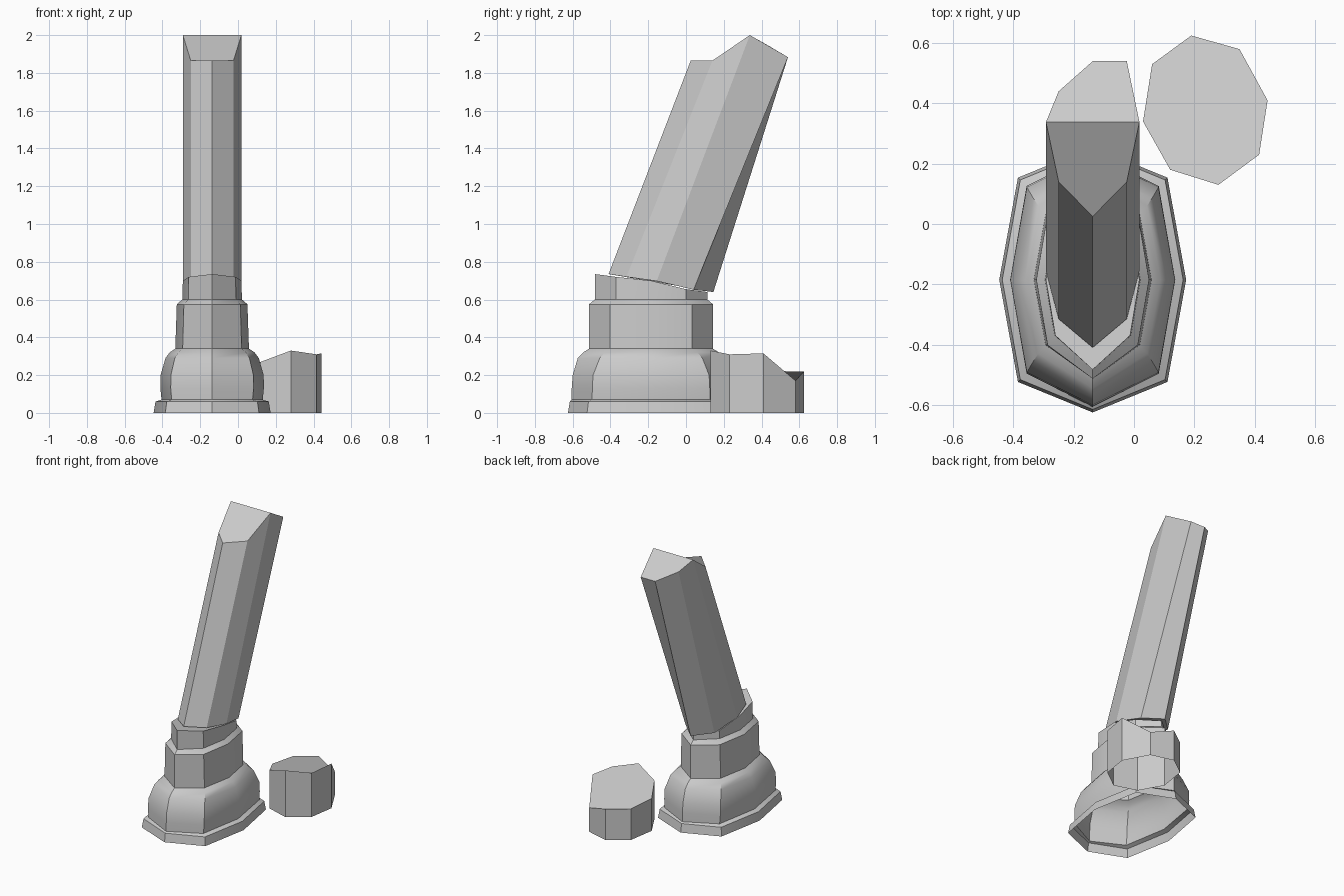
import bpy
import math

if "Cube" in bpy.data.objects:
    bpy.data.objects.remove(bpy.data.objects["Cube"], do_unlink=True)

stone = bpy.data.materials.new("grey_stone")
stone.use_nodes = True
stone.diffuse_color = (0.6, 0.6, 0.6, 1)
stone.node_tree.nodes["Principled BSDF"].inputs["Base Color"].default_value = (0.6, 0.6, 0.6, 1)

CX, CY = -0.137, -0.185


def octagon(z, hx, hy, fy, fx=0.8):
    """Stretched eight-sided ring, counter-clockwise from the front point."""
    a, b = hx * fx, hy * fy
    ring = [(0, -hy), (a, -b), (hx, 0), (a, b), (0, hy), (-a, b), (-hx, 0), (-a, -b)]
    return [(CX + x, CY + y, z) for x, y in ring]


def loft(name, rings, cap_top=False, cap_bottom=False):
    """Skin a stack of eight-sided rings with quads."""
    n = 8
    verts = [v for ring in rings for v in ring]
    faces = []
    for r in range(len(rings) - 1):
        for i in range(n):
            j = (i + 1) % n
            faces.append((r * n + i, r * n + j, (r + 1) * n + j, (r + 1) * n + i))
    if cap_top:
        faces.append(tuple(range(len(verts) - n, len(verts))))
    if cap_bottom:
        faces.append(tuple(reversed(range(n))))
    mesh = bpy.data.meshes.new(name)
    mesh.from_pydata(verts, [], faces)
    mesh.materials.append(stone)
    obj = bpy.data.objects.new(name, mesh)
    bpy.context.collection.objects.link(obj)
    bpy.ops.object.select_all(action="DESELECT")
    obj.select_set(True)
    bpy.context.view_layer.objects.active = obj
    bpy.ops.object.shade_smooth_by_angle(angle=math.radians(32))
    return obj


# Hollow pedestal: plinth, bulging foot, drum and jagged neck
profile = [
    (0.00, 0.31, 0.44, 0.77),
    (0.06, 0.30, 0.43, 0.77),
    (0.07, 0.268, 0.422, 0.74),
    (0.13, 0.274, 0.42, 0.74),
    (0.20, 0.273, 0.415, 0.74),
    (0.29, 0.247, 0.388, 0.70),
    (0.32, 0.225, 0.36, 0.68),
    (0.34, 0.195, 0.328, 0.66),
    (0.575, 0.187, 0.328, 0.66),
    (0.60, 0.158, 0.298, 0.62),
]
rings = [octagon(*row) for row in profile]
break_heights = [0.735, 0.72, 0.70, 0.655, 0.64, 0.655, 0.70, 0.72]
rings.append([(x, y, h) for (x, y, z), h in zip(octagon(0, 0.155, 0.298, 0.62), break_heights)])
loft("pedestal", rings, cap_top=True)

# Leaning shaft, snapped off at both ends
half = 0.155
shaft_x = [0, 0.113, half, 0.113, 0, -0.113, -half, -0.113]
low_y = [-0.41, -0.315, -0.155, 0.04, 0.145, 0.04, -0.155, -0.315]
low_z = [0.735, 0.72, 0.698, 0.652, 0.64, 0.652, 0.698, 0.72]
high_y = [0.025, 0.14, 0.338, 0.54, 0.54, 0.44, 0.338, 0.14]
high_z = [1.865, 1.865, 2.0, 1.883, 1.883, 1.942, 2.0, 1.865]
low = [(CX + x, y, z) for x, y, z in zip(shaft_x, low_y, low_z)]
high = [(CX + x, y, z) for x, y, z in zip(shaft_x, high_y, high_z)]
shaft = loft("leaning_shaft", [low, high], cap_bottom=True)

# Broken top: a front slope and a back slope meeting at the ridge
top = shaft.data
verts = [tuple(v.co) for v in top.vertices]
faces = [tuple(p.vertices) for p in top.polygons]
faces += [(8, 9, 10, 14, 15), (10, 11, 12, 13, 14)]
top.clear_geometry()
top.from_pydata(verts, [], faces)

# Fallen stump beside the pedestal, open underneath
outline = [(0.28, 0.13, 0.33), (0.415, 0.23, 0.31), (0.443, 0.41, 0.315), (0.35, 0.58, 0.17),
           (0.19, 0.625, 0.22), (0.06, 0.53, 0.22), (0.03, 0.34, 0.23), (0.12, 0.18, 0.27)]
loft("fallen_stump", [[(x, y, 0) for x, y, z in outline], outline], cap_top=True)
